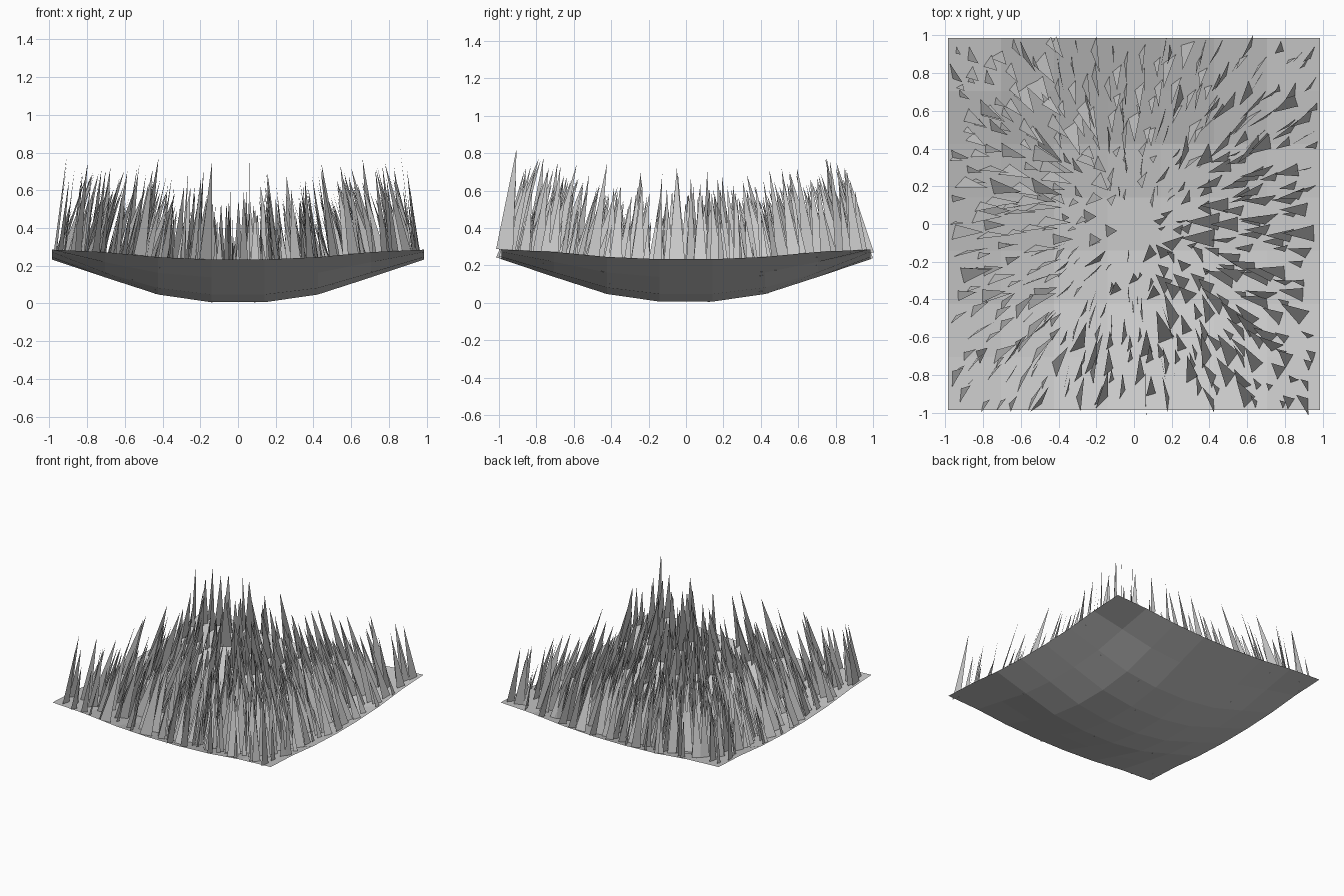
import bpy, bmesh, math, random
from mathutils import Vector
from mathutils.bvhtree import BVHTree

if "Cube" in bpy.data.objects:
    bpy.data.objects.remove(bpy.data.objects["Cube"])

random.seed(5)
HALF = 0.987          # half width of the ground patch
CELLS = 7
CORE = HALF / CELLS   # half width of the flat centre cell


def dish_height(x, y):
    # smooth falloff measured from the centre cell
    d = math.hypot(max(abs(x) - CORE, 0), max(abs(y) - CORE, 0))
    u = min(d / 1.17, 1)
    return 0.006 + 0.279 * (3 * u * u - 2 * u ** 3)


def add_object(name, bm):
    mesh = bpy.data.meshes.new(name)
    bm.to_mesh(mesh)
    bm.free()
    obj = bpy.data.objects.new(name, mesh)
    bpy.context.collection.objects.link(obj)


# Ground: dished grid of 7 x 7 flat faces
ground = bmesh.new()
bmesh.ops.create_grid(ground, x_segments=CELLS, y_segments=CELLS, size=HALF)
for v in ground.verts:
    v.co.z = dish_height(v.co.x, v.co.y)
ground.normal_update()
tree = BVHTree.FromBMesh(ground)

# Grass: flat triangular blades standing along the ground normals
grass = bmesh.new()
N = 22
for i in range(N * N):
    # jittered scatter keeps an even but random cover
    x = ((i % N + random.uniform(0, 1)) / N * 2 - 1) * 0.975
    y = ((i // N + random.uniform(0, 1)) / N * 2 - 1) * 0.975
    root, normal, _, _ = tree.ray_cast(Vector((x, y, 2)), Vector((0, 0, -1)))
    length = random.uniform(0.2, 0.52)
    if random.random() < 0.08:
        length = random.uniform(0.5, 0.6)
    # blades mostly face the same diagonal way
    yaw = math.radians(62 + random.uniform(-45, 45))
    side = Vector((math.cos(yaw), math.sin(yaw), 0))
    side = (side - normal * side.dot(normal)).normalized() * length * 0.083
    base = root + normal * 0.001
    tip = base + normal * length
    grass.faces.new([grass.verts.new(p) for p in (base - side, base + side, tip)])

add_object("ground", ground)
add_object("grass_blades", grass)
